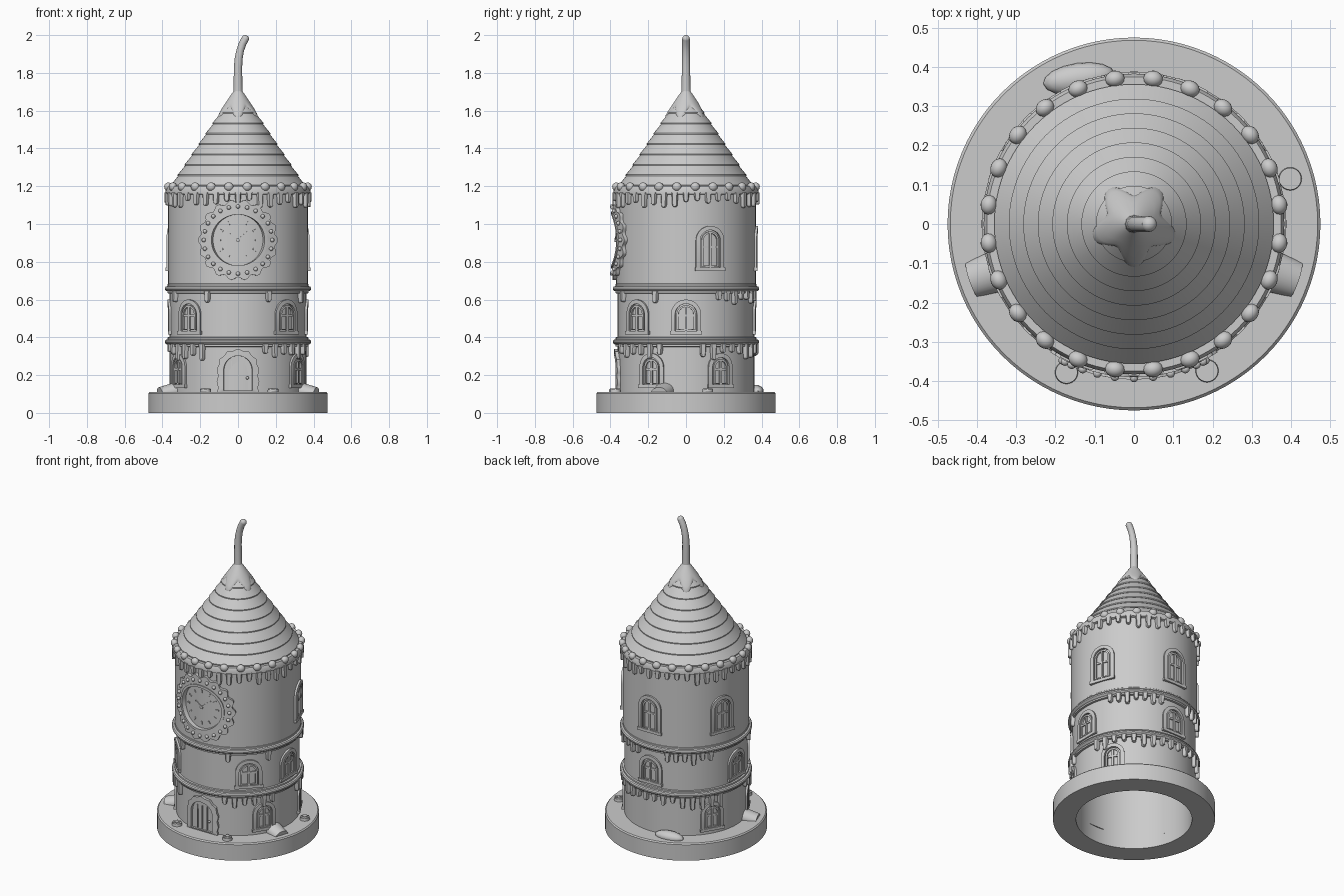
import bpy, bmesh, math, random
from math import sin, cos, pi, radians
from mathutils import Matrix, Vector

random.seed(4)
cube = bpy.data.objects.get("Cube")
if cube:
    bpy.data.objects.remove(cube, do_unlink=True)

grey = bpy.data.materials.new("plain_grey")
grey.use_nodes = True
GREY = (0.6, 0.6, 0.6, 1)
grey.diffuse_color = GREY
grey.node_tree.nodes["Principled BSDF"].inputs["Base Color"].default_value = GREY

parts = []
WRAP = 0.37  # radius at which flat widths are measured


def finish(bm, name):
    bmesh.ops.recalc_face_normals(bm, faces=bm.faces)
    mesh = bpy.data.meshes.new(name)
    bm.to_mesh(mesh)
    bm.free()
    obj = bpy.data.objects.new(name, mesh)
    bpy.context.collection.objects.link(obj)
    mesh.materials.append(grey)
    parts.append(obj)
    return obj


def loft(bm, rings, closed=False):
    """Skin a list of equal-length rings of points."""
    rows = [[bm.verts.new(p) for p in ring] for ring in rings]
    n = len(rows[0])
    pairs = list(zip(rows, rows[1:])) + ([(rows[-1], rows[0])] if closed else [])
    for a, b in pairs:
        for i in range(n):
            j = (i + 1) % n
            bm.faces.new((a[i], a[j], b[j], b[i]))
    return rows


def lathe(name, profile, closed=True, n=96):
    bm = bmesh.new()
    loft(bm, [[(r * cos(2 * pi * i / n), r * sin(2 * pi * i / n), z) for i in range(n)]
              for r, z in profile], closed)
    bmesh.ops.remove_doubles(bm, verts=bm.verts, dist=1e-5)
    return finish(bm, name)


def wrap(outline, az, z, r):
    """Bend a flat outline round the tower."""
    return [(r * cos(az + u / WRAP), r * sin(az + u / WRAP), z + v) for u, v in outline]


def slab(bm, outline, az, z, r0, r1):
    rows = loft(bm, [wrap(outline, az, z, r0), wrap(outline, az, z, r1)])
    bm.faces.new(rows[1])


def frame(bm, outer, inner, az, z, r0, r1):
    loft(bm, [wrap(outer, az, z, r0), wrap(outer, az, z, r1),
              wrap(inner, az, z, r1), wrap(inner, az, z, r0)])


def box(u0, u1, v0, v1):
    return [(u0, v0), (u1, v0), (u1, v1), (u0, v1)]


def circle(radius, n=96, wave=0, count=0):
    return [((radius + wave * cos(count * t)) * cos(t), (radius + wave * cos(count * t)) * sin(t))
            for t in (2 * pi * i / n for i in range(n))]


def arch(w, h, inset=0, legs=1, n=16, wave=0):
    spring, rad, foot = h - w / 2, w / 2 - inset, inset * 0.6
    pts = []
    for side in (1, -1):
        leg = [(side * (rad + wave * cos(pi * i / 2)), foot + (spring - foot) * i / legs)
               for i in range(legs)]
        if side == 1:
            pts += leg
            for i in range(n + 1):
                r = rad + wave * cos(pi * i / 2)
                pts.append((r * cos(pi * i / n), spring + r * sin(pi * i / n)))
        else:
            pts += leg[::-1]
    return pts


def ball(bm, p, size, turn=0):
    m = Matrix.Translation(p) @ Matrix.Rotation(turn, 4, 'Z') @ Matrix.Diagonal((*size, 1))
    bmesh.ops.create_uvsphere(bm, u_segments=16, v_segments=10, radius=1, matrix=m)


# Base plate and hollow tower body
lathe("base", [(0.34, 0), (0.475, 0), (0.475, 0.103), (0.468, 0.11), (0.34, 0.11)])


def ledge(z, below, above):
    return [(below, z), (0.374, z + 0.002), (0.374, z + 0.012), (0.382, z + 0.015), (0.387, z + 0.022),
            (0.387, z + 0.03), (0.382, z + 0.037), (0.372, z + 0.04), (0.372, z + 0.05), (above, z + 0.052)]


lathe("tower", [(0, 1.15), (0.34, 1.15), (0.34, 0.105), (0.362, 0.105)]
      + ledge(0.35, 0.362, 0.362) + ledge(0.632, 0.362, 0.37)
      + [(0.37, 1.155), (0.383, 1.16), (0.383, 1.185), (0.375, 1.2), (0, 1.2)], closed=False)

# Stepped roof
STEP_R, STEP_Z = 0.037, 0.055
roof = [(0, 1.19), (0.35, 1.19)]
for i in range(9):
    r, z = 0.352 - STEP_R * i, 1.2 + STEP_Z * i
    roof += [(r + 0.004, z), (r + 0.004, z + 0.006), (r - STEP_R + 0.001, z + STEP_Z)]
lathe("roof", roof + [(0, 1.71)], closed=False)

# Star-shaped icing cap over the roof tip
bm = bmesh.new()
rings = []
for t, lift in ((0, 0.015), (0.3, 0.016), (0.6, 0.016), (0.85, 0.016), (0.97, 0.012), (1, 0.004), (1, -0.015)):
    ring = []
    for i in range(80):
        a = 2 * pi * i / 80
        r = 0.022 + (0.07 + 0.018 * cos(5 * (a + pi / 2))) * t
        ring.append((r * cos(a), r * sin(a), 1.2 + (0.352 - r) * STEP_Z / STEP_R + lift))
    rings.append(ring)
bm.faces.new(loft(bm, rings)[0])
finish(bm, "icing_cap")

# Curved stem at the top
path = [(0, 1.66, 1.3), (0, 1.74, 1.15), (0, 1.83, 1.1), (0.004, 1.88, 1.05),
        (0.012, 1.92, 1), (0.024, 1.955, 1), (0.038, 1.98, 1)]
curve = bpy.data.curves.new("stem", 'CURVE')
curve.dimensions = '3D'
curve.bevel_depth, curve.bevel_resolution, curve.use_fill_caps = 0.02, 4, True
line = curve.splines.new('POLY')
line.points.add(len(path) - 1)
for p, (x, z, s) in zip(line.points, path):
    p.co, p.radius = (x, 0, z, 1), s
curve.materials.append(grey)
bpy.context.collection.objects.link(bpy.data.objects.new("stem", curve))
bm = bmesh.new()
ball(bm, (0.038, 0, 1.98), (0.02, 0.02, 0.02))
finish(bm, "stem_tip")

# Beads round the eaves
bm = bmesh.new()
for i in range(24):
    a = radians(7.5 + 15 * i)
    ball(bm, (0.373 * cos(a), 0.373 * sin(a), 1.197), (0.021, 0.025, 0.023), a)
finish(bm, "eave_beads")


# Arched windows with crossbars and sill
def window(name, angle, z, w, h, r):
    bm, az = bmesh.new(), radians(angle)
    frame(bm, arch(w, h), arch(w, h, 0.022), az, z, r - 0.01, r + 0.012)
    frame(bm, arch(w, h, 0.03), arch(w, h, 0.04), az, z, r - 0.01, r + 0.01)
    slab(bm, box(-0.006, 0.006, 0.012, h - 0.03), az, z, r - 0.01, r + 0.009)
    slab(bm, box(0.03 - w / 2, w / 2 - 0.03, h * 0.5, h * 0.5 + 0.012), az, z, r - 0.01, r + 0.009)
    slab(bm, box(-w / 2 - 0.004, w / 2 + 0.004, -0.004, 0.014), az, z, r - 0.01, r + 0.018)
    finish(bm, name)


floors = {"lower": ((-30, 30, 150, 210), 0.135, 0.145, 0.18, 0.362),
          "middle": ((-45, 0, 90, 180, 225), 0.42, 0.16, 0.18, 0.362),
          "upper": ((20, 90, 160), 0.755, 0.155, 0.235, 0.37)}
for floor, (angles, z, w, h, r) in floors.items():
    for k, angle in enumerate(angles):
        window(f"{floor}_window_{k + 1}", angle, z, w, h, r)


# Icing drips under each ledge
def drips(name, angles, z, r, lengths, half=0.013):
    bm = bmesh.new()
    for angle in angles:
        drop = random.uniform(*lengths)
        tip = [(half * cos(pi + pi * i / 8), half * sin(pi + pi * i / 8) - drop) for i in range(9)]
        shape = [(-half * 1.3, 0.012)] + tip + [(half * 1.3, 0.012)]
        small = [(u * 0.7, v * 0.96) for u, v in shape]
        rows = loft(bm, [wrap(shape, radians(angle), z, r - 0.01), wrap(shape, radians(angle), z, r + 0.014),
                         wrap(small, radians(angle), z, r + 0.021)])
        bm.faces.new(rows[-1])
    finish(bm, name)


drips("top_drips", range(0, 360, 9), 1.155, 0.367, (0.015, 0.06))
drips("middle_drips", [-116, -64, -26, 206] + [a for a in range(28, 153, 8) if abs(a - 90) > 10],
      0.635, 0.362, (0.02, 0.055))
drips("lower_drips", [a for a in range(-67, 248, 9) if abs(a) > 13 and abs(a - 180) > 13],
      0.352, 0.362, (0.015, 0.065))

# Clock: scalloped rim, beads, face marks and hands
FRONT, CZ = radians(-90), 0.915
bm = bmesh.new()
frame(bm, circle(0.205, 144, 0.009, 18), circle(0.14, 144), FRONT, CZ, 0.36, 0.39)
frame(bm, circle(0.15), circle(0.135), FRONT, CZ, 0.36, 0.396)
finish(bm, "clock_rim")
bm = bmesh.new()
for u, v in circle(0.178, 24):
    ball(bm, wrap([(u, v)], FRONT, CZ, 0.392)[0], (0.011, 0.011, 0.011))
finish(bm, "clock_beads")


def turned(shape, a):
    return [(u * cos(a) - v * sin(a), u * sin(a) + v * cos(a)) for u, v in shape]


bm = bmesh.new()
for i in range(12):
    slab(bm, turned(box(-0.004, 0.004, 0.092, 0.112), i * pi / 6), FRONT, CZ, 0.365, 0.375)
for a, size in ((radians(55), 0.055), (radians(-50), 0.08)):
    slab(bm, turned(box(-0.004, 0.004, -0.01, size), a), FRONT, CZ, 0.365, 0.376)
slab(bm, circle(0.01, 16), FRONT, CZ, 0.365, 0.378)
finish(bm, "clock_marks_and_hands")

# Front door with wavy surround
bm = bmesh.new()
frame(bm, arch(0.215, 0.235, 0, 8, 24, 0.004), arch(0.215, 0.235, 0.033, 8, 24), FRONT, 0.1, 0.35, 0.38)
finish(bm, "door_surround")
bm = bmesh.new()
slab(bm, arch(0.15, 0.2, 0, 8), FRONT, 0.105, 0.35, 0.366)
for u in (-0.035, 0, 0.035):
    slab(bm, box(u - 0.002, u + 0.002, 0.02, 0.17), FRONT, 0.105, 0.36, 0.369)
ball(bm, wrap([(0.05, 0.08)], FRONT, 0.105, 0.37)[0], (0.008, 0.008, 0.008))
finish(bm, "door")

# Sweets lying on the base: rounded rolls, a loaf and spoked discs
bm = bmesh.new()
for angle in (-19, 199):
    m = (Matrix.Rotation(radians(angle), 4, 'Z') @ Matrix.Translation((0.392, 0, 0.108))
         @ Matrix.Rotation(radians(102), 4, 'Y') @ Matrix.Diagonal((0.8, 1, 1, 1)))
    bmesh.ops.create_cone(bm, cap_ends=True, segments=32, radius1=0.055, radius2=0.047, depth=0.09, matrix=m)
finish(bm, "base_rolls")
bm = bmesh.new()
ball(bm, (-0.14, 0.37, 0.115), (0.092, 0.04, 0.033), radians(8))
finish(bm, "base_loaf")
bm = bmesh.new()
for x, y in ((0.398, 0.115), (-0.172, -0.378), (0.186, -0.374)):
    at = Matrix.Translation((x, y, 0.115))
    bmesh.ops.create_cone(bm, cap_ends=True, segments=24, radius1=0.03, radius2=0.028, depth=0.024, matrix=at)
    for i in range(3):
        m = at @ Matrix.Rotation(i * pi / 3, 4, 'Z') @ Matrix.Diagonal((0.054, 0.005, 0.03, 1))
        bmesh.ops.create_cube(bm, size=1, matrix=m)
finish(bm, "base_discs")

# Smooth shading with sharp edges kept
bpy.ops.object.select_all(action='DESELECT')
for obj in parts:
    obj.select_set(True)
bpy.context.view_layer.objects.active = parts[0]
bpy.ops.object.shade_smooth_by_angle(angle=radians(35))
